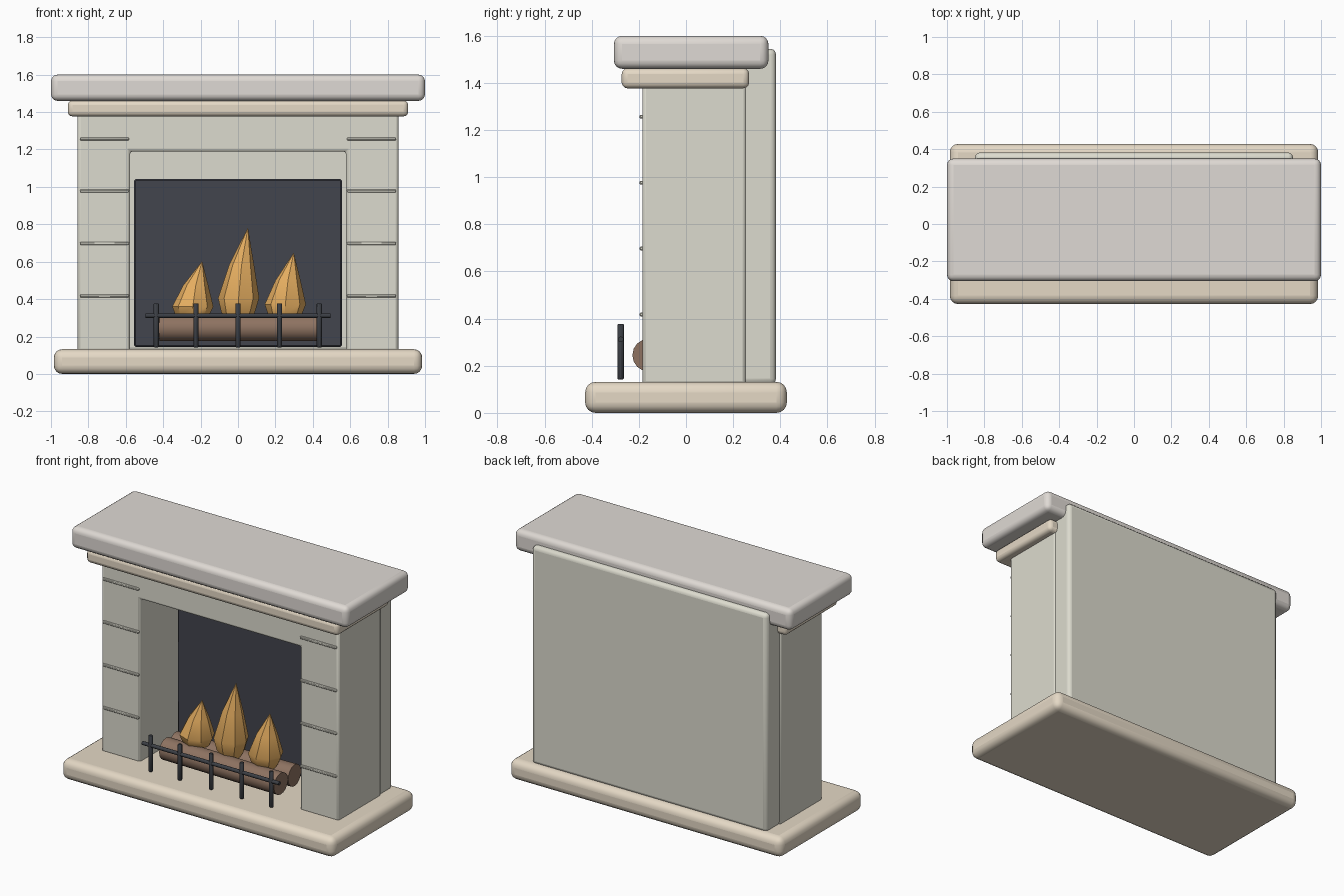
import bpy, bmesh, math
from mathutils import Matrix

if "Cube" in bpy.data.objects:
    bpy.data.objects.remove(bpy.data.objects["Cube"])


def material(name, rgb):
    m = bpy.data.materials.new(name)
    m.diffuse_color = (*rgb, 1)
    m.use_nodes = True
    m.node_tree.nodes["Principled BSDF"].inputs["Base Color"].default_value = m.diffuse_color
    return m


STONE = material("stone", (0.72, 0.71, 0.62))
CREAM = material("cream_stone", (0.78, 0.69, 0.56))
PALE = material("pale_stone", (0.74, 0.70, 0.66))
SOOT = material("soot", (0.055, 0.058, 0.075))
IRON = material("iron", (0.045, 0.05, 0.06))
WOOD = material("wood", (0.27, 0.17, 0.12))
FIRE = material("fire", (0.80, 0.43, 0.12))


def finish(name, bm, mat, bevel=0, segments=3):
    bmesh.ops.recalc_face_normals(bm, faces=bm.faces)
    me = bpy.data.meshes.new(name)
    bm.to_mesh(me)
    bm.free()
    ob = bpy.data.objects.new(name, me)
    bpy.context.collection.objects.link(ob)
    me.materials.append(mat)
    if bevel:
        mod = ob.modifiers.new("bevel", "BEVEL")
        mod.width, mod.segments = bevel, segments
    bpy.ops.object.select_all(action='DESELECT')
    ob.select_set(True)
    bpy.context.view_layer.objects.active = ob
    bpy.ops.object.shade_smooth_by_angle(angle=math.radians(35))
    return ob


def box(name, x, y, z, mat, bevel=0, segments=3):
    """Box from (min, max) ranges on each axis."""
    bm = bmesh.new()
    bmesh.ops.create_cube(bm, size=1)
    for v in bm.verts:
        v.co = [(a + b) / 2 + c * (b - a) for (a, b), c in zip((x, y, z), v.co)]
    return finish(name, bm, mat, bevel, segments)


def rod(name, centre, radius, length, axis, mat, sides=12, turn=0, bevel=0):
    bm = bmesh.new()
    bmesh.ops.create_cone(bm, cap_ends=True, segments=sides, radius1=radius,
                          radius2=radius, depth=length)
    if axis == 'X':
        bm.transform(Matrix.Rotation(math.radians(90), 4, 'Y'))
    bm.transform(Matrix.Translation(centre) @ Matrix.Rotation(math.radians(turn), 4, 'Z'))
    ob = finish(name, bm, mat, bevel, 1)
    return ob


def flame(name, x, tip_z, lean, base_z=0.28, y=-0.075, sides=8):
    """Teardrop of stacked rings that leans towards its tip."""
    bm = bmesh.new()
    rings = []
    for t, r in ((0, 0.06), (0.1, 0.09), (0.25, 0.11), (0.6, 0.067)):
        z = base_z + t * (tip_z - base_z)
        rings.append([bm.verts.new((x + lean * t * t + r * math.cos(a),
                                    y - 0.02 * t * t + 0.9 * r * math.sin(a), z))
                      for a in (math.tau * i / sides for i in range(sides))])
    tip = bm.verts.new((x + lean, y - 0.02, tip_z))
    bm.faces.new(rings[0])
    for i in range(sides):
        j = (i + 1) % sides
        for low, high in zip(rings, rings[1:]):
            bm.faces.new((low[i], low[j], high[j], high[i]))
        bm.faces.new((rings[-1][i], rings[-1][j], tip))
    return finish(name, bm, FIRE)


# Hearth slab, moulding and mantel shelf
box("hearth", (-0.985, 0.985), (-0.428, 0.428), (0, 0.132), CREAM, 0.045, 4)
box("moulding", (-0.91, 0.91), (-0.273, 0.268), (1.377, 1.462), CREAM, 0.025)
box("mantel_shelf", (-1, 1), (-0.306, 0.35), (1.46, 1.6), PALE, 0.035, 4)

# Surround: an upside-down U pulled back from the front face
bm = bmesh.new()
outline = [(-0.857, 0.12), (-0.857, 1.4), (0.857, 1.4), (0.857, 0.12),
           (0.577, 0.12), (0.577, 1.19), (-0.577, 1.19), (-0.577, 0.12)]
face = bm.faces.new([bm.verts.new((x, -0.185, z)) for x, z in outline])
ext = bmesh.ops.extrude_face_region(bm, geom=[face])
bmesh.ops.translate(bm, vec=(0, 0.44, 0),
                    verts=[g for g in ext["geom"] if isinstance(g, bmesh.types.BMVert)])
finish("surround", bm, STONE, 0.015, 2)

# Chimney back and firebox lining
box("chimney_back", (-0.85, 0.85), (0.22, 0.382), (0.12, 1.545), STONE, 0.025)
box("firebox_panel", (-0.555, 0.555), (0.165, 0.23), (0.145, 1.042), SOOT, 0.008, 1)

# Raised joint strips on both legs
for side in (-1, 1):
    for z in (0.417, 0.697, 0.977, 1.257):
        xs = sorted((side * 0.583, side * 0.845))
        box("joint_strip", xs, (-0.197, -0.18), (z - 0.008, z + 0.008), STONE, 0.004, 1)

# Logs
rod("front_log", (0, -0.15, 0.245), 0.07, 0.84, 'X', WOOD, 16, -1)
rod("rear_log", (0, -0.03, 0.245), 0.07, 0.84, 'X', WOOD, 16, 2)

# Flames
flame("left_flame", -0.245, 0.603, 0.053)
flame("middle_flame", 0.0, 0.783, 0.053)
flame("right_flame", 0.25, 0.648, 0.048)

# Fire grate
rod("grate_rail", (0, -0.277, 0.312), 0.012, 0.99, 'X', IRON)
for x in (-0.437, -0.225, 0, 0.222, 0.435):
    rod("grate_post", (x, -0.277, 0.26), 0.014, 0.235, 'Z', IRON, bevel=0.004)
